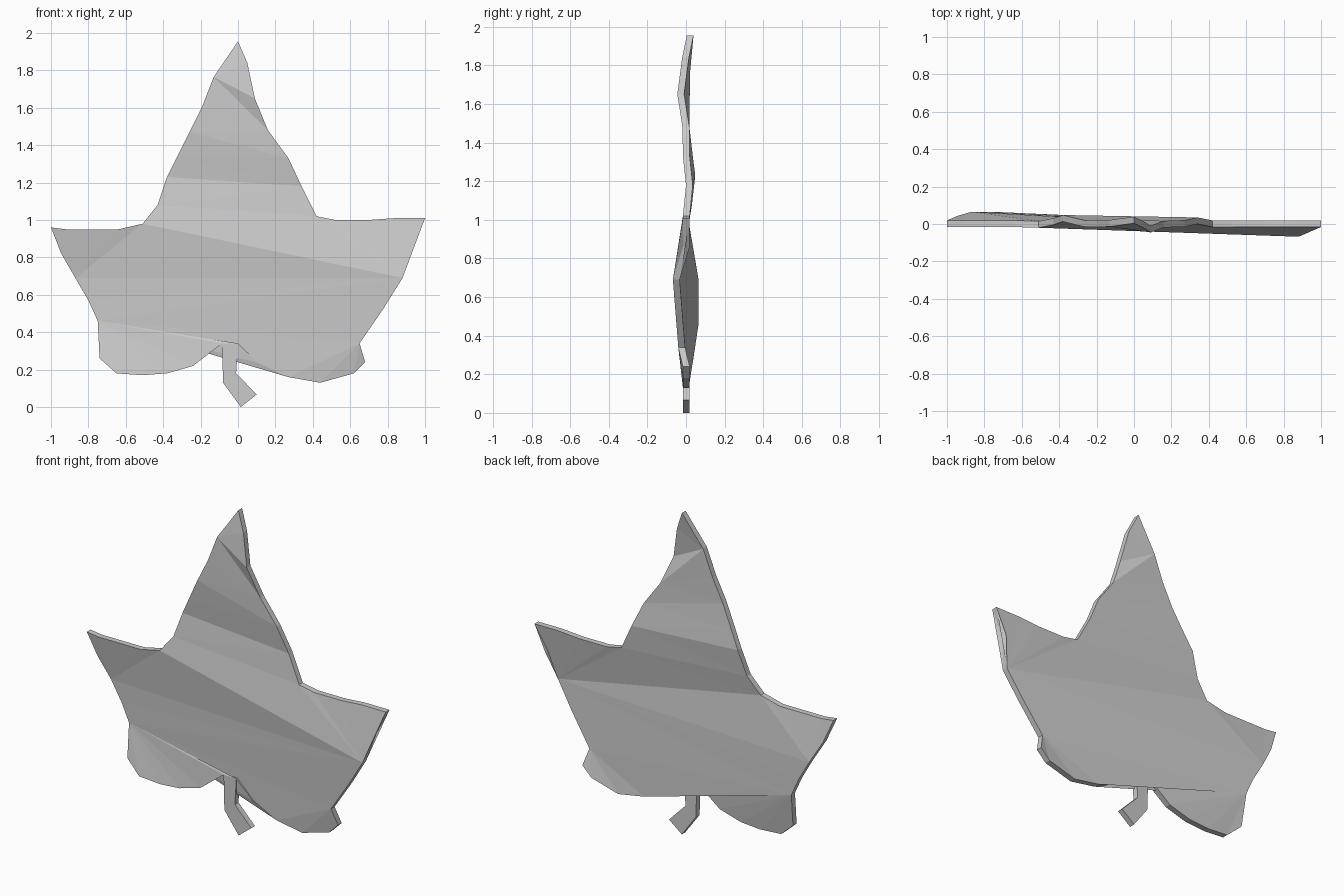
import bpy, bmesh

if "Cube" in bpy.data.objects:
    bpy.data.objects.remove(bpy.data.objects["Cube"])

FLAT = -0.016      # front face depth of the unbent sheet
THICK = 0.035


def plate(name, bands):
    """Folded sheet: each band is a front outline (x, z[, y]), thickened backwards."""
    bm = bmesh.new()
    cache = {}

    def vert(p):
        key = p[:2]
        if key not in cache:
            y = p[2] if len(p) > 2 else FLAT
            cache[key] = bm.verts.new((p[0], y, p[1]))
        return cache[key]

    for band in bands:
        bm.faces.new([vert(p) for p in band])
    bmesh.ops.triangulate(bm, faces=bm.faces[:], ngon_method='BEAUTY')
    ext = bmesh.ops.extrude_face_region(bm, geom=bm.faces[:], use_keep_orig=True)
    moved = [g for g in ext['geom'] if isinstance(g, bmesh.types.BMVert)]
    bmesh.ops.translate(bm, verts=moved, vec=(0, THICK, 0))
    bmesh.ops.recalc_face_normals(bm, faces=bm.faces[:])
    mesh = bpy.data.meshes.new(name)
    bm.to_mesh(mesh)
    bm.free()
    obj = bpy.data.objects.new(name, mesh)
    bpy.context.collection.objects.link(obj)
    return obj


# Outline sections between the fold lines, running down each side
left = [
    [(-.13, 1.765, -.014)],
    [(-.19, 1.61), (-.26, 1.47)],
    [(-.33, 1.33, 0), (-.38, 1.23, .013)],
    [(-.43, 1.08, -.004), (-.51, .98, -.02)],
    [(-.64, .95), (-.92, .95), (-1, .96), (-.945, .82, .008), (-.87, .69, .03)],
    [(-.8, .57, .03), (-.75, .46, .03)],
]
right = [
    [(.05, 1.84, -.02), (.09, 1.65, -.045)],
    [(.16, 1.48, -.018), (.27, 1.33)],
    [(.34, 1.18, 0)],
    [(.42, 1.02)],
    [(.52, 1), (.7, 1), (.84, 1.01), (1, 1.01), (.93, .86), (.88, .69, -.068)],
    [(.78, .53, -.055), (.65, .34, -.04)],
]
lobes = [(-.74, .26, 0), (-.65, .18), (-.51, .17), (-.38, .18), (-.24, .22),
         (-.085, .34), (0, .34), (.11, .235), (.27, .16), (.44, .13),
         (.62, .18), (.68, .24)]

# Leaf blade
tip = (0, 1.955, .004)
bands, top_l, top_r = [], [tip], []
for l, r in zip(left, right):
    bands.append(top_l + l + r[::-1] + top_r)
    top_l, top_r = [l[-1]], [r[-1]]
bands.append(top_l + lobes + top_r)
plate("leaf_blade", bands)

# Bent stem
plate("stem", [[(-.085, .34), (-.08, .13), (-.01, .18), (0, .34)],
               [(-.08, .13), (.015, .0), (.1, .067), (-.01, .18)]])
